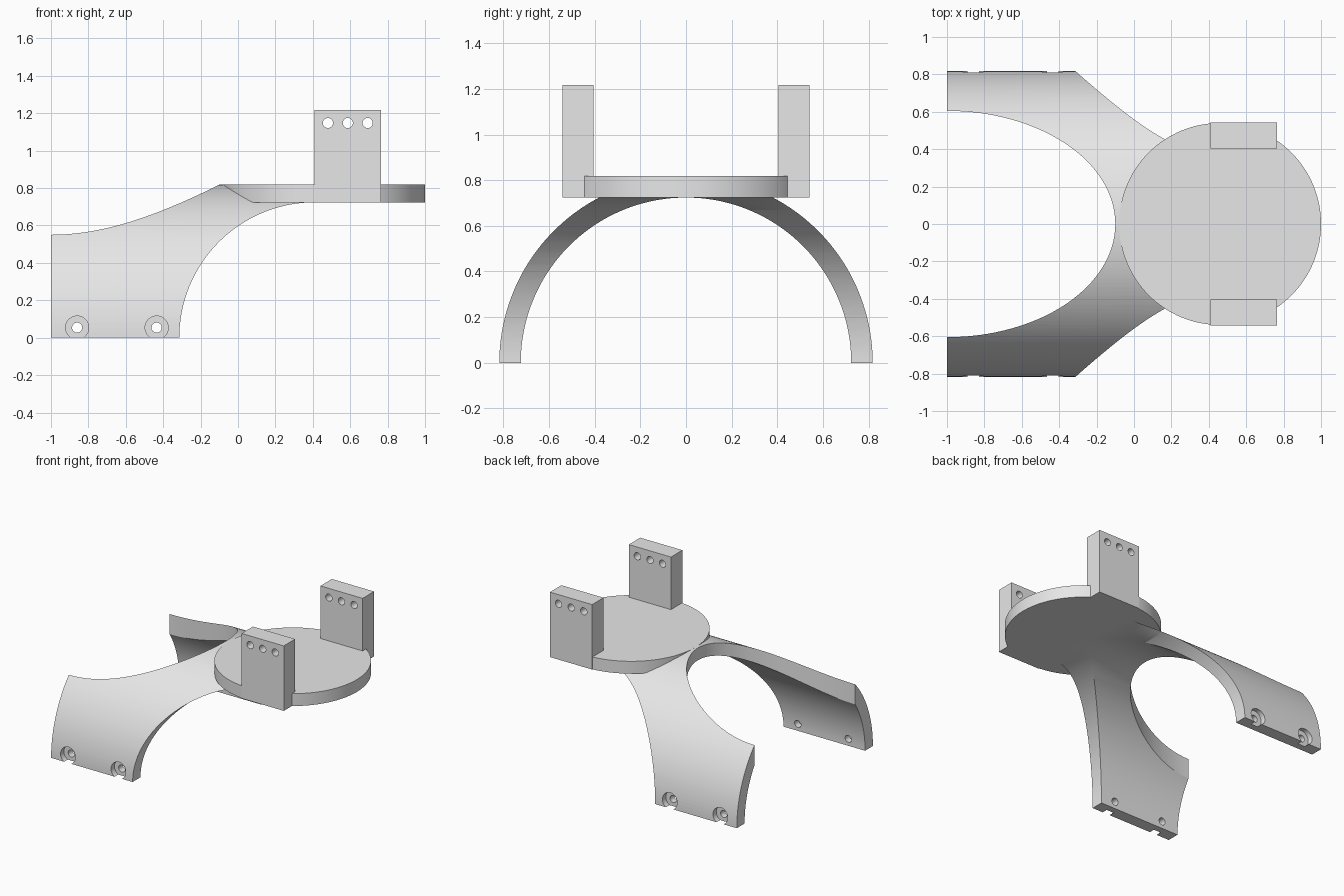
import bpy, bmesh, math
from mathutils import Matrix

if "Cube" in bpy.data.objects:
    bpy.data.objects.remove(bpy.data.objects["Cube"])

R_OUT, R_IN = 0.818, 0.724      # arch radii; also top and bottom height of the disc
grey = bpy.data.materials.new("light grey")
grey.diffuse_color = (0.8, 0.8, 0.8, 1)
grey.use_nodes = True
grey.node_tree.nodes["Principled BSDF"].inputs["Base Color"].default_value = grey.diffuse_color


def finish(name, bm):
    bmesh.ops.recalc_face_normals(bm, faces=bm.faces)
    me = bpy.data.meshes.new(name)
    bm.to_mesh(me)
    bm.free()
    me.materials.append(grey)
    ob = bpy.data.objects.new(name, me)
    bpy.context.collection.objects.link(ob)
    return ob


def cylinder(name, loc, radius, depth, axis="Z", scale=(1, 1, 1), segs=96):
    bm = bmesh.new()
    rot = Matrix.Rotation(math.pi / 2, 4, "X") if axis == "Y" else Matrix()
    mat = Matrix.Translation(loc) @ Matrix.Diagonal((*scale, 1)) @ rot
    bmesh.ops.create_cone(bm, cap_ends=True, segments=segs, radius1=radius,
                          radius2=radius, depth=depth, matrix=mat)
    return finish(name, bm)


def box(name, lo, hi):
    bm = bmesh.new()
    mid = [(a + b) / 2 for a, b in zip(lo, hi)]
    size = [b - a for a, b in zip(lo, hi)]
    bmesh.ops.create_cube(bm, size=1, matrix=Matrix.Translation(mid) @ Matrix.Diagonal((*size, 1)))
    return finish(name, bm)


def select(ob):
    bpy.ops.object.select_all(action="DESELECT")
    ob.select_set(True)
    bpy.context.view_layer.objects.active = ob


def cut(ob, cutter):
    select(ob)
    mod = ob.modifiers.new("cut", "BOOLEAN")
    mod.operation, mod.solver, mod.object = "DIFFERENCE", "EXACT", cutter
    bpy.ops.object.modifier_apply(modifier=mod.name)
    bpy.data.objects.remove(cutter, do_unlink=True)


def smooth(ob):
    select(ob)
    bpy.ops.object.shade_smooth_by_angle(angle=math.radians(30))


# Arch: half ring extruded along x
N = 96
angles = [math.pi * i / N for i in range(N + 1)]
ring = [(R_OUT, a) for a in angles] + [(R_IN, a) for a in reversed(angles)]
bm = bmesh.new()
face = bm.faces.new([bm.verts.new((-1, r * math.cos(a), r * math.sin(a))) for r, a in ring])
ext = bmesh.ops.extrude_face_region(bm, geom=[face])
bmesh.ops.translate(bm, vec=(1.41, 0, 0),
                    verts=[v for v in ext["geom"] if isinstance(v, bmesh.types.BMVert)])
if not face.is_valid or len(bm.faces) < len(ring) + 2:
    bm.faces.new(bm.verts[:len(ring)])
arch = finish("arch_legs", bm)

# Oval opening between the legs and round cut-away under the disc
cut(arch, cylinder("oval_cutter", (-1, 0, 0.5), 1, 3, scale=(0.9, 0.605, 1), segs=128))
cut(arch, cylinder("round_cutter", (0.41, 0, 0), R_IN, 3, axis="Y", segs=128))

# Counterbored screw holes at the foot of each leg
for x in (-0.86, -0.435):
    cut(arch, cylinder("hole_cutter", (x, 0, 0.054), 0.027, 3, axis="Y", segs=32))
    for side in (-1, 1):
        cut(arch, cylinder("bore_cutter", (x, side * 0.875, 0.054), 0.062, 0.2, axis="Y", segs=48))
smooth(arch)

# Round platform
disc = cylinder("platform_disc", (0.46, 0, (R_IN + R_OUT) / 2), 0.54, R_OUT - R_IN, segs=128)
smooth(disc)

# Upright blocks with three cross holes each
for side, name in ((-1, "front_block"), (1, "back_block")):
    y0, y1 = sorted((side * 0.405, side * 0.542))
    block = box(name, (0.41, y0, R_IN), (0.765, y1, 1.218))
    for x in (0.481, 0.587, 0.693):
        cut(block, cylinder("hole_cutter", (x, side * 0.47, 1.148), 0.027, 0.4, axis="Y", segs=32))
    smooth(block)
